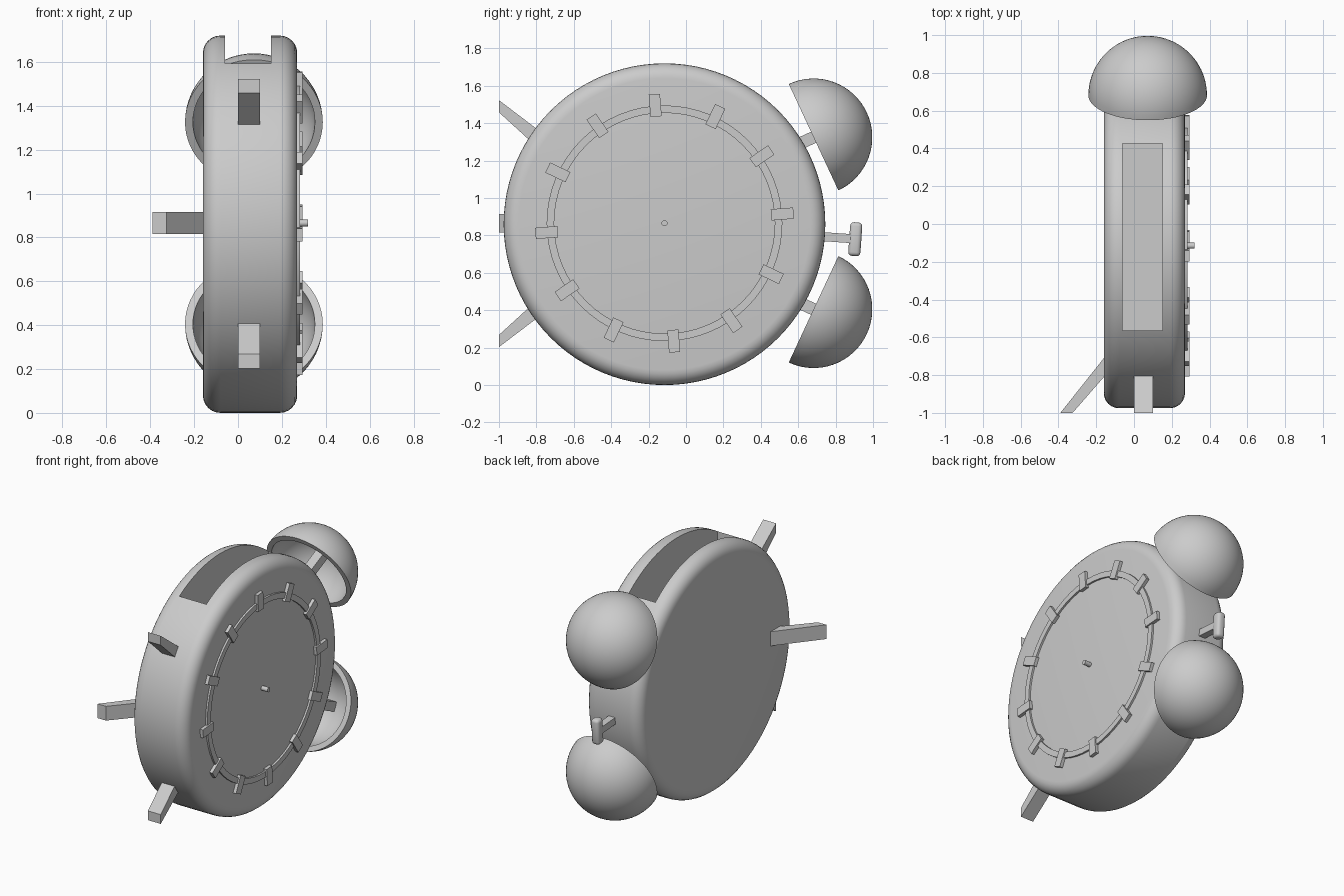
import bpy, bmesh
from math import pi, sin, cos, radians
from mathutils import Vector, Matrix

default = bpy.data.objects.get("Cube")
if default:
    bpy.data.objects.remove(default, do_unlink=True)

grey = bpy.data.materials.new("plain_grey")
grey.use_nodes = True
GREY = (0.6, 0.6, 0.6, 1)
grey.diffuse_color = GREY
grey.node_tree.nodes["Principled BSDF"].inputs["Base Color"].default_value = GREY

MID_Y, MID_Z, RADIUS = -0.115, 0.86, 0.86
BACK, FACE = -0.16, 0.27
MID_X = 0.055


def finish(name, bm, matrix=Matrix(), smooth=False):
    """Turn a bmesh into a named grey object."""
    bmesh.ops.remove_doubles(bm, verts=bm.verts, dist=0.0001)
    bmesh.ops.recalc_face_normals(bm, faces=bm.faces)
    bm.transform(matrix)
    mesh = bpy.data.meshes.new(name)
    bm.to_mesh(mesh)
    bm.free()
    mesh.materials.append(grey)
    obj = bpy.data.objects.new(name, mesh)
    bpy.context.collection.objects.link(obj)
    if smooth:
        smooth_object(obj)
    return obj


def activate(obj):
    bpy.ops.object.select_all(action='DESELECT')
    obj.select_set(True)
    bpy.context.view_layer.objects.active = obj


def smooth_object(obj):
    activate(obj)
    bpy.ops.object.shade_smooth_by_angle(angle=radians(35))


def aim(origin, axis):
    """Matrix placing local z along an axis."""
    return Matrix.Translation(origin) @ Vector(axis).to_track_quat('Z', 'Y').to_matrix().to_4x4()


def lathe(name, profile, matrix, steps=64):
    """Spin (radius, height) points about local z."""
    bm = bmesh.new()
    verts = [bm.verts.new((r, 0, h)) for r, h in profile]
    edges = [bm.edges.new(pair) for pair in zip(verts, verts[1:])]
    bmesh.ops.spin(bm, geom=verts + edges, cent=(0, 0, 0), axis=(0, 0, 1),
                   angle=2 * pi, steps=steps)
    return finish(name, bm, matrix, True)


def box(name, size, matrix, bevel=0):
    bm = bmesh.new()
    bmesh.ops.create_cube(bm, size=1)
    bmesh.ops.scale(bm, vec=size, verts=bm.verts)
    if bevel:
        bmesh.ops.bevel(bm, geom=bm.edges[:], offset=bevel, segments=3,
                        profile=0.5, affect='EDGES')
    return finish(name, bm, matrix, bevel > 0)


def prism(name, outline, offset):
    """Extrude a flat outline of 3D points."""
    bm = bmesh.new()
    face = bm.faces.new([bm.verts.new(p) for p in outline])
    out = bmesh.ops.extrude_face_region(bm, geom=[face])
    bmesh.ops.translate(bm, vec=offset,
                        verts=[v for v in out["geom"] if isinstance(v, bmesh.types.BMVert)])
    return finish(name, bm)


def arc(cr, ch, rad, start, end, n):
    steps = [radians(start + (end - start) * i / n) for i in range(n + 1)]
    return [(cr + rad * cos(a), ch + rad * sin(a)) for a in steps]


# Round case with soft rims, its axis along x
R = 0.08
rim = (arc(RADIUS - R, BACK + R, R, -90, 0, 6) + arc(RADIUS - R, FACE - R, R, 0, 90, 6))
case = lathe("case", [(0, BACK)] + rim + [(0, FACE)],
             aim((0, MID_Y, MID_Z), (1, 0, 0)), 96)

# Deep slot cut into the case
cutter = box("slot_cutter", (0.21, 0.99, 0.8), Matrix.Translation((0.045, -0.07, 1.6)))
cutter.hide_render = True
cut = case.modifiers.new("slot", 'BOOLEAN')
cut.operation, cut.solver, cut.object = 'DIFFERENCE', 'EXACT', cutter
activate(case)
bpy.ops.object.modifier_apply(modifier="slot")
bpy.data.objects.remove(cutter, do_unlink=True)
smooth_object(case)

# Dial ring, hour marks and centre pin
dial = aim((FACE, MID_Y, MID_Z + 0.005), (1, 0, 0))
lathe("dial_ring", [(0.63, -0.01), (0.63, 0.013), (0.59, 0.013), (0.59, -0.01), (0.63, -0.01)], dial)
lathe("centre_pin", [(0, -0.01), (0.016, -0.01), (0.016, 0.05), (0, 0.05)], dial, 16)
for i in range(12):
    turn = Matrix.Rotation(radians(4.5 + 30 * i), 4, 'X')
    place = Matrix.Translation((FACE + 0.008, MID_Y, MID_Z + 0.005)) @ turn
    box(f"hour_mark_{i + 1}", (0.03, 0.12, 0.06), place @ Matrix.Translation((0, 0.632, 0)))

# Hollow bells on square posts, and two tapered feet, mirrored about mid height
for side, word in ((1, "upper"), (-1, "lower")):
    axis = Vector((0, cos(radians(25)), side * sin(radians(25))))
    centre = Vector((0.0725, 0.682, MID_Z + 0.005 + side * 0.46))
    dome = arc(0, 0, 0.314, 0, 90, 16) + arc(0, 0, 0.278, 90, 0, 16)
    lathe(word + "_bell", dome + dome[:1], aim(centre, axis))
    post = Matrix.Translation(centre + axis * 0.08) @ Matrix.Rotation(side * radians(25), 4, 'X')
    box(word + "_bell_post", (0.065, 0.42, 0.065), post)
    outline = [(-1, 0.66), (-1, 0.595), (-0.77, 0.385), (-0.71, 0.44)]
    prism(word + "_foot", [(0, y, MID_Z + 0.003 + side * h) for y, h in outline], (0.1, 0, 0))

# Rear foot
prism("rear_foot", [(-0.39, -1, 0.815), (-0.325, -1, 0.815), (-0.12, -0.765, 0.815),
                    (-0.12, -0.66, 0.815)], (0, 0, 0.1))

# Hammer between the bells
tilt = Matrix.Rotation(radians(-4), 4, 'X')
box("hammer_stem", (0.05, 0.24, 0.048), Matrix.Translation((MID_X, 0.78, 0.79)) @ tilt)
box("hammer_head", (0.06, 0.065, 0.18), Matrix.Translation((MID_X, 0.905, 0.78)) @ tilt, 0.02)
